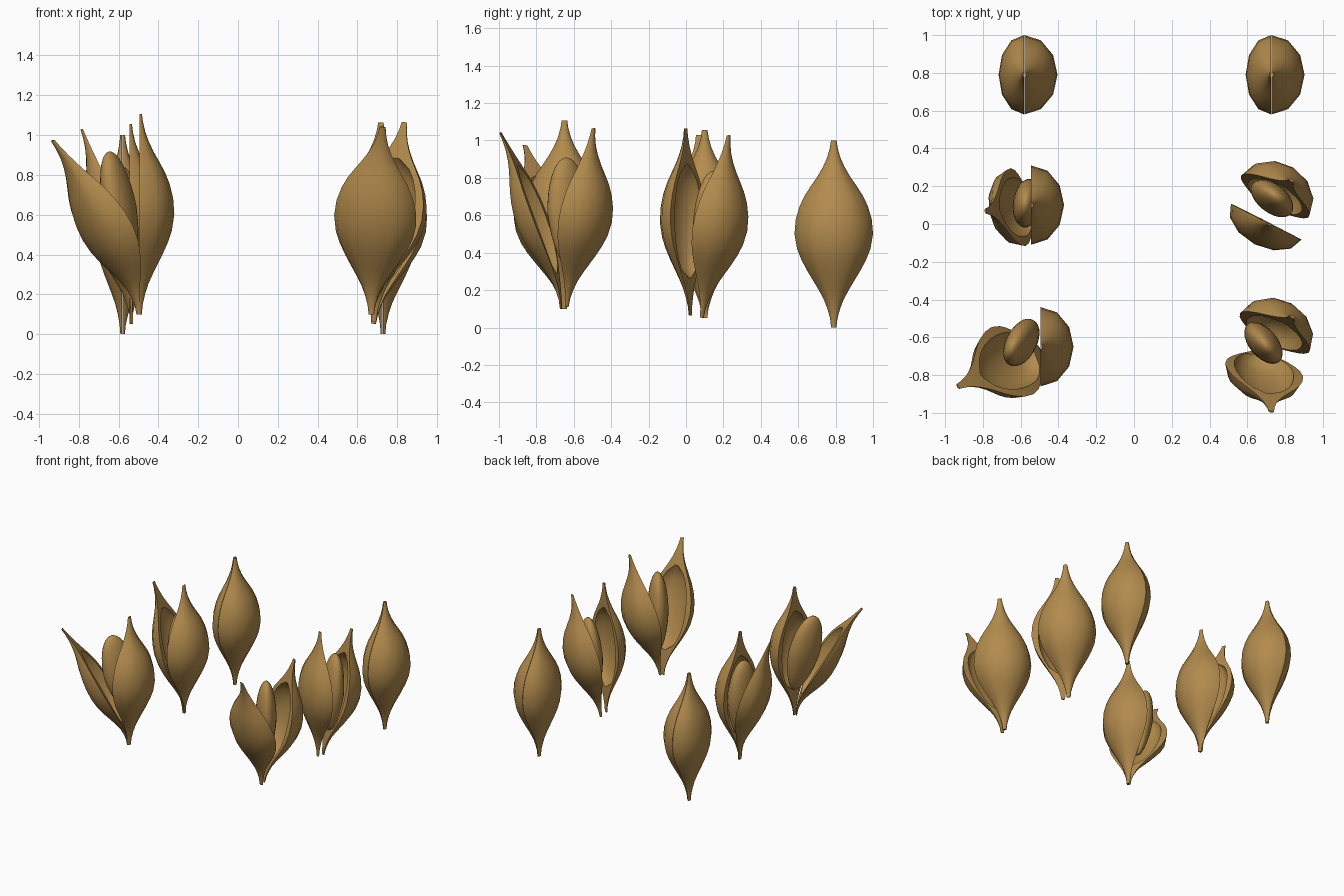
import bpy, math
from mathutils import Vector, Matrix

if "Cube" in bpy.data.objects:
    bpy.data.objects.remove(bpy.data.objects["Cube"])

husk = bpy.data.materials.new("tan_husk")
husk.diffuse_color = (0.45, 0.26, 0.075, 1)
husk.use_nodes = True
husk.node_tree.nodes["Principled BSDF"].inputs["Base Color"].default_value = husk.diffuse_color

# (height, half width) of the pod outline
PROFILE = [(0, .014), (.05, .02), (.1, .034), (.15, .053), (.2, .08), (.25, .11), (.3, .14),
           (.36, .172), (.42, .196), (.5, .21), (.58, .203), (.65, .182), (.71, .153), (.76, .12),
           (.81, .086), (.86, .057), (.91, .035), (.96, .021), (1, .015)]
SEG = 6


def finish(name, verts, faces, angle):
    mesh = bpy.data.meshes.new(name)
    mesh.from_pydata(verts, [], faces)
    mesh.materials.append(husk)
    ob = bpy.data.objects.new(name, mesh)
    bpy.context.collection.objects.link(ob)
    bpy.ops.object.select_all(action='DESELECT')
    ob.select_set(True)
    bpy.context.view_layer.objects.active = ob
    bpy.ops.object.mode_set(mode='EDIT')
    bpy.ops.mesh.select_all(action='SELECT')
    bpy.ops.mesh.normals_make_consistent(inside=False)
    bpy.ops.object.mode_set(mode='OBJECT')
    bpy.ops.object.shade_smooth_by_angle(angle=math.radians(angle))
    return ob


def half_shell(name, base, tip, azimuth, depth, bend=1.0):
    """Hollow half pod; flat rim through base and tip, bulging toward azimuth."""
    base, tip = Vector(base), Vector(tip)
    a = math.radians(azimuth)
    out = Vector((math.cos(a), math.sin(a), 0))
    lean = tip - base
    verts, faces = [], []
    for t, w in PROFILE:
        centre = base + Vector((lean.x * t**bend, lean.y * t**bend, lean.z * t))
        slope = bend * max(t, .001)**(bend - 1)
        axis = Vector((lean.x * slope, lean.y * slope, lean.z)).normalized()
        x = (out - axis * out.dot(axis)).normalized()
        y = axis.cross(x)
        hollow = max(0, 1 - ((t - .5) / .3)**2)**.5     # cavity opening
        wi = max(.16 * hollow, w * .15)
        di = (depth - .04) * hollow
        ring = []
        for i in range(SEG + 1):
            b = math.pi * (i / SEG - .5)
            ring.append((depth / .21 * w * math.cos(b), w * math.sin(b)))
        for i in range(SEG, -1, -1):
            b = math.pi * (i / SEG - .5)
            ring.append((di * math.cos(b), min(wi, w * .85) * math.sin(b)))
        verts += [centre + x * u + y * v for u, v in ring]
    n = 2 * (SEG + 1)
    for r in range(len(PROFILE) - 1):
        for i in range(n):
            j = (i + 1) % n
            faces.append((r * n + i, r * n + j, (r + 1) * n + j, (r + 1) * n + i))
    last = (len(PROFILE) - 1) * n
    faces += [tuple(range(n - 1, -1, -1)), tuple(range(last, last + n))]
    return finish(name, verts, faces, 35)


def nut(name, centre, lean, azimuth):
    """Almond kernel; flat side faces azimuth, lower end tapered."""
    axis = Vector((lean[0], lean[1], 1)).normalized()
    a = math.radians(azimuth)
    x = Vector((math.cos(a), math.sin(a), 0))
    x = (x - axis * x.dot(axis)).normalized()
    y = axis.cross(x)
    rot = Matrix((x, y, axis)).transposed()
    bpy.ops.mesh.primitive_uv_sphere_add(segments=24, ring_count=16, radius=1)
    ob = bpy.context.object
    ob.name = name
    for v in ob.data.vertices:
        taper = 1 - .22 * max(0, -v.co.z)
        p = Vector((v.co.x * .075 * taper, v.co.y * .13 * taper, v.co.z * .3))
        v.co = rot @ p + Vector(centre)
    ob.data.materials.append(husk)
    bpy.ops.object.shade_smooth()


DEEP, SHALLOW = .175, .135

# closed pods at the back
for side, px in (("left", -.58), ("right", .728)):
    half_shell(f"closed_{side}_pod_large_half", (px, .79, 0), (px, .79, 1), 0, DEEP)
    half_shell(f"closed_{side}_pod_small_half", (px - .002, .79, 0), (px - .002, .79, 1), 180, SHALLOW)

# slightly open pods in the middle
half_shell("middle_left_large_half", (-.545, .1, .05), (-.545, .1, 1.055), 0, DEEP)
half_shell("middle_left_small_half", (-.53, .1, .05), (-.782, .068, 1.03), 191, SHALLOW, 1.6)
nut("middle_left_nut", (-.565, .11, .54), (-.04, 0), 172)
half_shell("middle_right_large_half", (.68, .083, .053), (.83, .226, 1.028), 58, DEEP, 1.2)
half_shell("middle_right_small_half", (.682, .025, .065), (.718, .0, 1.063), 243, SHALLOW)
nut("middle_right_nut", (.73, .135, .54), (.06, .05), 52)

# wide open pods at the front
half_shell("front_left_large_half", (-.495, -.65, .1), (-.495, -.65, 1.107), 0, DEEP)
half_shell("front_left_small_half", (-.5, -.655, .1), (-.93, -.86, .975), 212, SHALLOW, 1.6)
nut("front_left_nut", (-.592, -.625, .625), (-.2, -.12), 160)
half_shell("front_right_large_half", (.67, -.64, .11), (.836, -.497, 1.065), 60, DEEP, 1.2)
half_shell("front_right_small_half", (.67, -.665, .1), (.727, -.99, 1.043), 261, SHALLOW, 1.6)
nut("front_right_nut", (.685, -.63, .61), (.04, -.04), 40)
